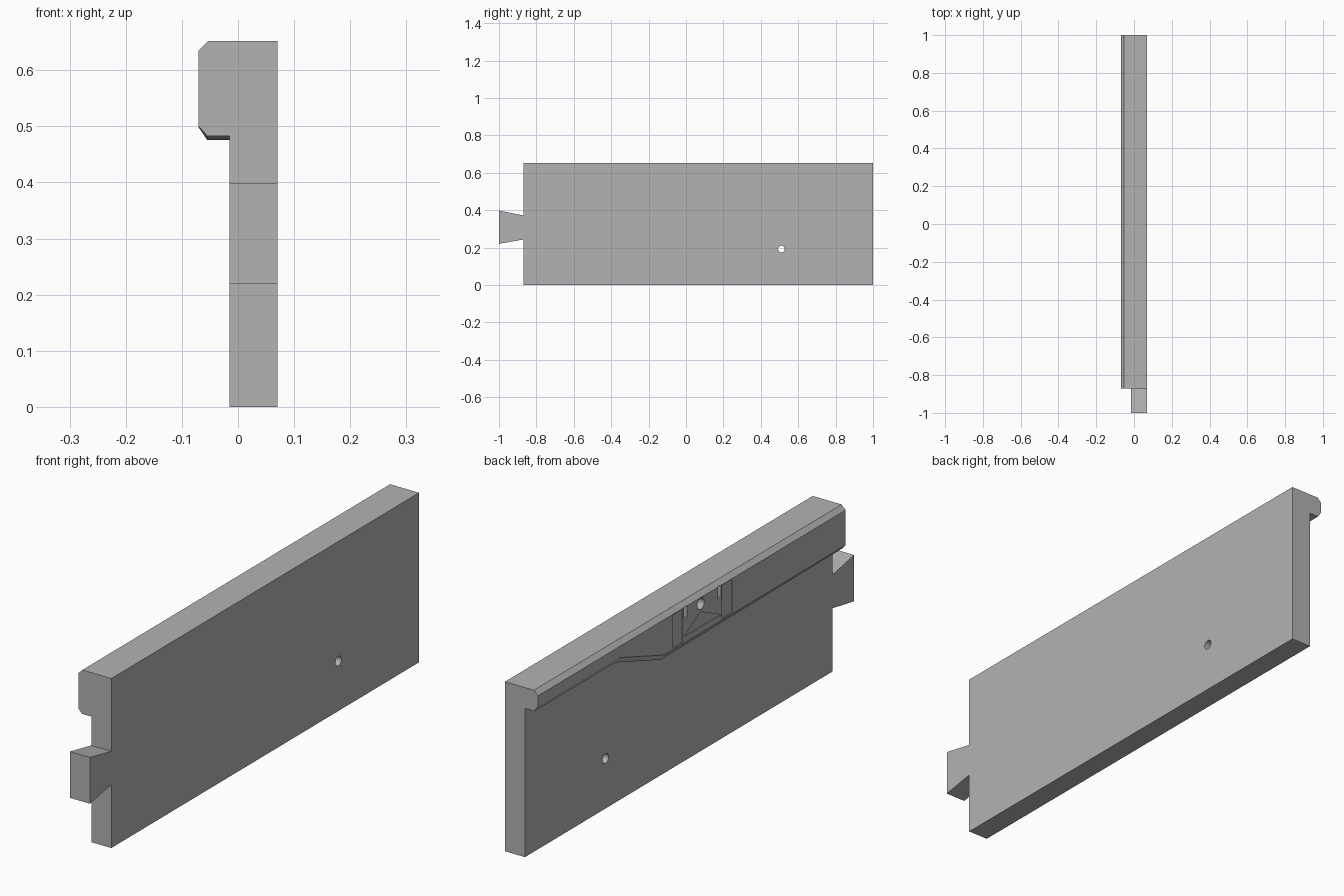
import bpy, bmesh, math

cube = bpy.data.objects.get("Cube")
if cube:
    bpy.data.objects.remove(cube, do_unlink=True)

grey = bpy.data.materials.new("plain_grey")
grey.use_nodes = True
colour = (0.448, 0.448, 0.448, 1)
grey.diffuse_color = colour
grey.node_tree.nodes["Principled BSDF"].inputs["Base Color"].default_value = colour

FACE, BACK, FRONT = -0.07, 0.07, -0.015   # rail face, plain side, board side


def loft(name, rings):
    """Closed solid through a row of matching outlines."""
    bm = bmesh.new()
    loops = [[bm.verts.new(p) for p in ring] for ring in rings]
    n = len(loops[0])
    for a, b in zip(loops, loops[1:]):
        for i in range(n):
            j = (i + 1) % n
            bm.faces.new((a[i], a[j], b[j], b[i]))
    bm.faces.new(loops[0])
    bm.faces.new(loops[-1])
    bmesh.ops.dissolve_limit(bm, angle_limit=0.002, verts=bm.verts[:], edges=bm.edges[:])
    bmesh.ops.recalc_face_normals(bm, faces=bm.faces[:])
    mesh = bpy.data.meshes.new(name)
    bm.to_mesh(mesh)
    bm.free()
    mesh.materials.append(grey)
    ob = bpy.data.objects.new(name, mesh)
    bpy.context.collection.objects.link(ob)
    return ob


def plate(name, outline, x0, x1):
    """Outline in y and z, extruded along x."""
    return loft(name, [[(x, y, z) for y, z in outline] for x in (x0, x1)])


def box(y0, y1, z0, z1):
    return [(y0, z0), (y1, z0), (y1, z1), (y0, z1)]


def disc(y, z, r, n=24):
    return [(y + r * math.cos(math.tau * i / n), z + r * math.sin(math.tau * i / n))
            for i in range(n)]


def section(y, under, lip):
    """Board with a chamfered rail whose underside is at the given height."""
    outline = [(BACK, 0), (BACK, 0.652), (-0.053, 0.652), (FACE, 0.635),
               (FACE, lip), (-0.055, under), (FRONT, under), (FRONT, 0)]
    return [(x, y, z) for x, z in outline]


# Board and rail, narrow at the back and deep from the middle to the front
board = loft("board_with_rail", [section(1, 0.572, 0.595), section(0.51, 0.572, 0.595),
                                 section(0.23, 0.476, 0.498), section(-0.87, 0.483, 0.5)])

# Flared tenon on the front end
plate("dovetail_tenon", [(-0.87, 0.243), (-1, 0.22), (-1, 0.398), (-0.87, 0.372)], FRONT, BACK)

# Through hole, round pocket, slots and shallow panels on the rail
cuts = [("through_hole", disc(0.51, 0.192, 0.018), 0.2),
        ("round_pocket", disc(0.01, 0.611, 0.021), 0.03),
        ("corner_recess", [(0.113, 0.522), (0.01, 0.58), (-0.113, 0.522)], 0.003)]
for side in (1, -1):
    cuts.append(("slot", box(side * 0.095, side * 0.112, 0.59, 0.636), 0.02))
    cuts.append(("side_panel", box(side * 0.12, side * 0.18, 0.505, 0.632), 0.003))

bpy.context.view_layer.objects.active = board
for name, outline, depth in cuts:
    cutter = plate(name + "_cutter", outline, FACE - 0.05, FACE + depth)
    cutter.hide_render = True
    mod = board.modifiers.new(name, "BOOLEAN")
    mod.operation, mod.solver, mod.object = "DIFFERENCE", "EXACT", cutter
    bpy.ops.object.modifier_apply(modifier=name)
    bpy.data.objects.remove(cutter, do_unlink=True)
